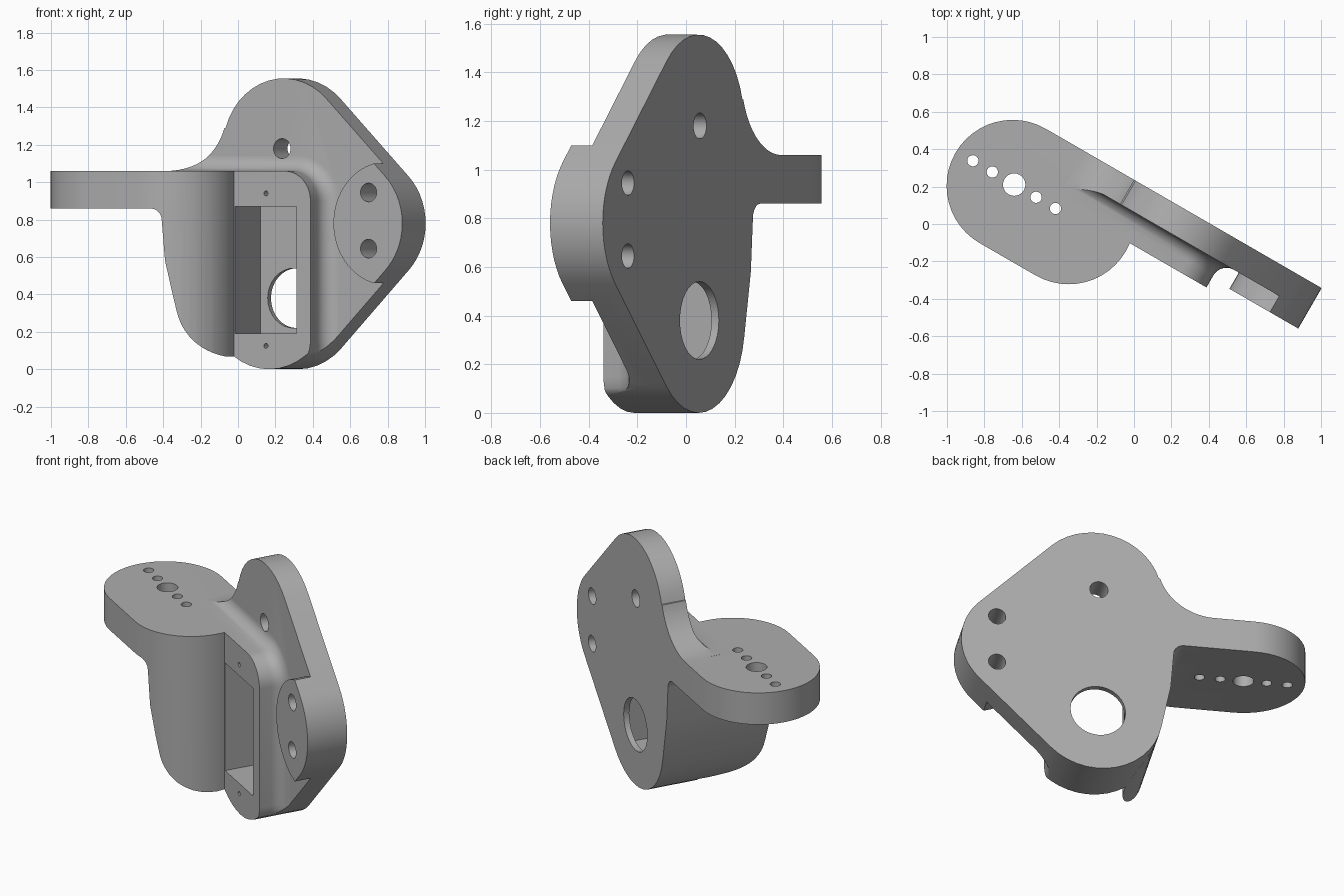
import bpy, bmesh
from math import cos, sin, radians, pi

if "Cube" in bpy.data.objects:
    bpy.data.objects.remove(bpy.data.objects["Cube"])

grey = bpy.data.materials.new("light grey")
grey.use_nodes = True
grey.diffuse_color = (0.42, 0.42, 0.42, 1)
grey.node_tree.nodes["Principled BSDF"].inputs["Base Color"].default_value = grey.diffuse_color

BACK, FRONT, BOX = 0.205, 0.055, -0.1     # depths of the plate faces and box front
SHELF = 1.06                              # height of the shelf top


def arc(cx, cy, r, a0, a1, n=14):
    angles = [radians(a0 + (a1 - a0) * i / n) for i in range(n + 1)]
    return [(cx + r * cos(a), cy + r * sin(a)) for a in angles]


def loft(name, rings):
    """Solid through a list of equal rings of 3D points, capped at both ends."""
    bm = bmesh.new()
    loops = [[bm.verts.new(p) for p in ring] for ring in rings]
    n = len(loops[0])
    for a, b in zip(loops, loops[1:]):
        for i in range(n):
            j = (i + 1) % n
            bm.faces.new((a[i], a[j], b[j], b[i]))
    bm.faces.new(loops[0])
    bm.faces.new(loops[-1])
    bmesh.ops.recalc_face_normals(bm, faces=bm.faces)
    mesh = bpy.data.meshes.new(name)
    bm.to_mesh(mesh)
    bm.free()
    mesh.materials.append(grey)
    ob = bpy.data.objects.new(name, mesh)
    bpy.context.collection.objects.link(ob)
    return ob


def slab(name, pts, y0, y1):
    return loft(name, [[(x, y, z) for x, z in pts] for y in (y0, y1)])


def column(name, pts, z0, z1):
    return loft(name, [[(x, y, z) for x, y in pts] for z in (z0, z1)])


def combine(ob, other, operation):
    mod = ob.modifiers.new(operation, 'BOOLEAN')
    mod.operation, mod.solver, mod.object = operation, 'EXACT', other
    bpy.context.view_layer.objects.active = ob
    bpy.ops.object.modifier_apply(modifier=mod.name)
    bpy.data.objects.remove(other)


def circle(x, y, r, n=32):
    return arc(x, y, r, 0, 360 - 360 / n, n - 1)


# Shared edge: lower lobe, left side and the small fillet under the shelf
left_side = [(-0.178, 0.58)] + arc(-0.255, 0.80, 0.06, 0, 90, 5)
plate_outline = (arc(0.25, 1.18, 0.375, 163, 45)
                 + arc(0.687, 0.78, 0.353, 45, -45)
                 + arc(0.25, 0.38, 0.38, -45, -170)
                 + left_side
                 + [(-0.43, 0.86)]
                 + arc(-0.43, 1.39, 0.33, -90, -18))

# Mounting plate
bracket = slab("bracket", plate_outline, FRONT, BACK)

# Shelf and the curved body below it
body_outline = ([(0.25, SHELF)] + arc(0.25, 0.38, 0.38, -90, -170)
                + left_side + [(-1.2, 0.86), (-1.2, SHELF)])
body = slab("shelf_body", body_outline, -0.6, 0.3)
r, mid = 0.353, BACK - 0.353
stadium = arc(-0.318, mid, r, -90, 90, 24) + arc(-0.664, mid, r, 90, 270, 24)
combine(body, column("stadium", stadium, -0.2, 1.3), 'INTERSECT')

# Box with rounded corners that flares into the plate
flare = 0.08


def box_ring(d, y):
    pts = ([(-0.42, SHELF + d)] + arc(0.345, SHELF - 0.16, 0.16 + d, 90, 0, 10)
           + arc(0.345, 0.15, 0.16 + d, 0, -90, 10) + [(-0.42, -0.01 - d)])
    return [(x, y, z) for x, z in pts]


rings = [box_ring(0, BOX)]
for i in range(9):
    a = i * pi / 16
    rings.append(box_ring(flare * (1 - cos(a)), FRONT - flare + flare * sin(a)))
rings.append(box_ring(flare, 0.12))
box = loft("box", rings)
combine(box, slab("clip", plate_outline, -0.5, 0.5), 'INTERSECT')

# Raised lens-shaped pad at the right corner
pad = slab("pad", circle(0.945, 0.78, 0.33, 48), -0.045, 0.12)
combine(pad, slab("clip", plate_outline, -0.5, 0.5), 'INTERSECT')

for part in (body, box, pad):
    combine(bracket, part, 'UNION')

# Rectangular pocket
pocket = [(0.04, 0.19), (0.42, 0.19), (0.42, 0.87), (0.04, 0.87)]
combine(bracket, slab("pocket", pocket, -0.6, 0.17), 'DIFFERENCE')

# Holes through the plate, and blind screw holes in the box front
for x, z, rad, depth in ((0.245, 0.38, 0.16, 0.4), (0.24, 1.18, 0.053, 0.4),
                         (0.832, 0.945, 0.05, 0.4), (0.832, 0.645, 0.05, 0.4),
                         (0.23, 0.94, 0.013, 0.02), (0.23, 0.125, 0.013, 0.02)):
    start = 0.1 if rad > 0.1 else -0.3
    combine(bracket, slab("hole", circle(x, z, rad), start, depth), 'DIFFERENCE')

# Row of holes through the shelf
for offset, rad in ((-0.255, 0.03), (-0.135, 0.03), (0, 0.06), (0.135, 0.03), (0.255, 0.03)):
    combine(bracket, column("hole", circle(-0.66 + offset, mid + 0.01, rad, 24), 0.7, 1.3), 'DIFFERENCE')

# Single colour, smooth curves, turned to its resting angle
bracket.data.materials.clear()
bracket.data.materials.append(grey)
for poly in bracket.data.polygons:
    poly.material_index = 0
bracket.rotation_euler.z = radians(-30)
bpy.ops.object.select_all(action='DESELECT')
bracket.select_set(True)
bpy.context.view_layer.objects.active = bracket
bpy.ops.object.shade_smooth_by_angle(angle=radians(30))
